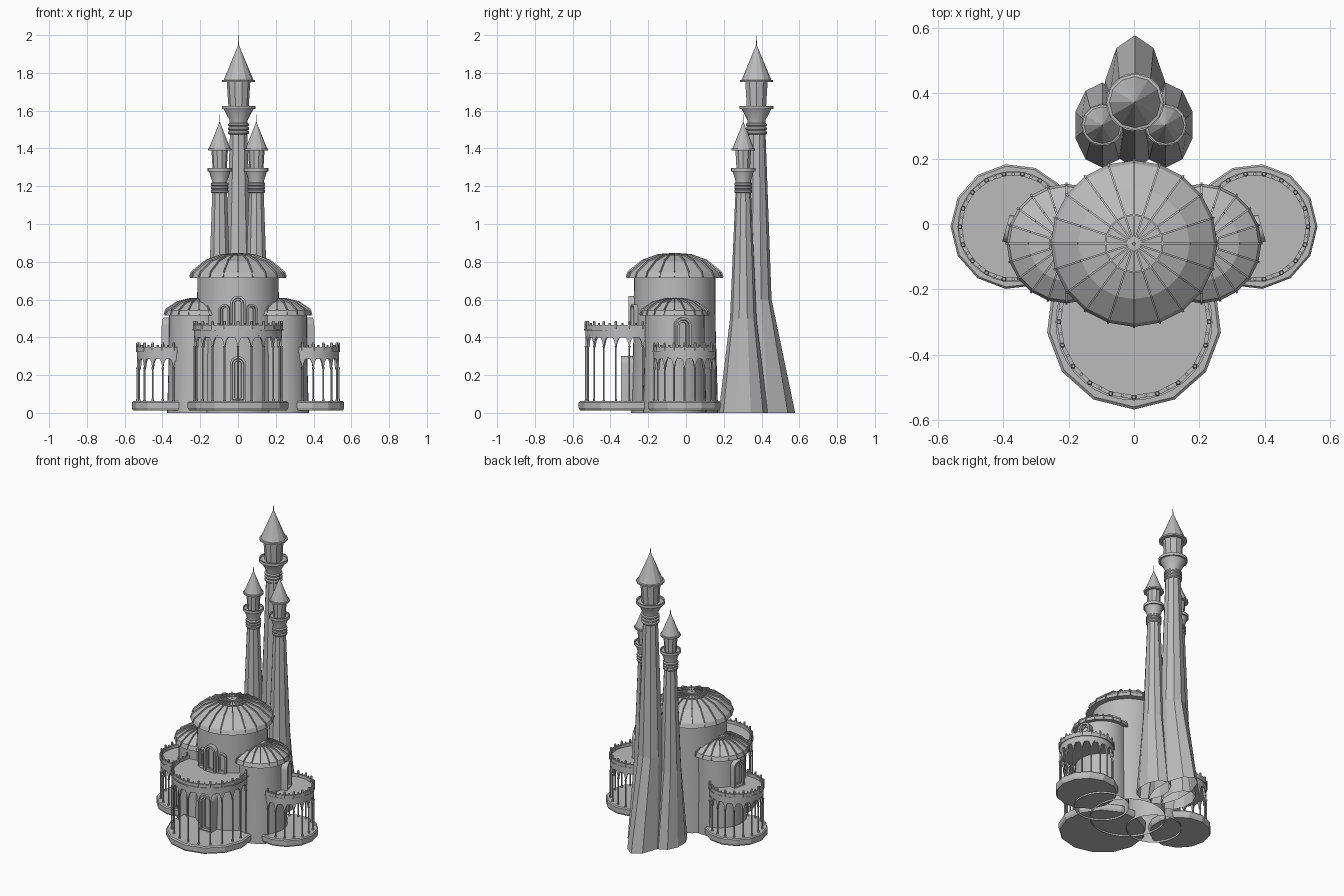
import bpy, bmesh
from math import sin, cos, pi, radians, hypot
from mathutils import Matrix, Vector

if "Cube" in bpy.data.objects:
    bpy.data.objects.remove(bpy.data.objects["Cube"])

stone = bpy.data.materials.new("grey_stone")
stone.use_nodes = True
GREY = (0.5, 0.5, 0.5, 1)
stone.diffuse_color = GREY
stone.node_tree.nodes["Principled BSDF"].inputs["Base Color"].default_value = GREY

MAIN = (0, -0.06, 0.215)
SIDE_X, SIDE_R = 0.207, 0.157


def finish(bm, name, smooth=None):
    bmesh.ops.recalc_face_normals(bm, faces=bm.faces)
    mesh = bpy.data.meshes.new(name)
    bm.to_mesh(mesh)
    bm.free()
    mesh.materials.append(stone)
    ob = bpy.data.objects.new(name, mesh)
    bpy.context.collection.objects.link(ob)
    if smooth:
        bpy.ops.object.select_all(action="DESELECT")
        ob.select_set(True)
        bpy.context.view_layer.objects.active = ob
        bpy.ops.object.shade_smooth_by_angle(angle=radians(smooth))
    return ob


def lathe(bm, profile, x, y, sides, turn=0.0, cap_low=False, cap_top=True):
    """Rings of (radius, z) or (x radius, z, y radius) joined bottom to top."""
    rings = []
    for p in profile:
        rx, z, ry = p if len(p) == 3 else (p[0], p[1], p[0])
        rings.append([bm.verts.new((x + rx * cos(a), y + ry * sin(a), z))
                      for a in (2 * pi * i / sides + turn for i in range(sides))])
    for low, high in zip(rings, rings[1:]):
        for i in range(sides):
            j = (i + 1) % sides
            bm.faces.new((low[i], low[j], high[j], high[i]))
    if cap_low:
        bm.faces.new(rings[0])
    if cap_top:
        bm.faces.new(rings[-1])


def bar(bm, a, b, w, h):
    """Thin box from point a to point b."""
    a, b = Vector(a), Vector(b)
    d = b - a
    rot = d.to_track_quat("X", "Z").to_matrix().to_4x4()
    m = Matrix.Translation((a + b) / 2) @ rot @ Matrix.Diagonal((d.length, w, h, 1))
    bmesh.ops.create_cube(bm, size=1, matrix=m)


def drum(name, x, y, r, top):
    bm = bmesh.new()
    lathe(bm, [(r * 1.07, 0), (r * 1.01, top * 0.6), (r, top)], x, y, 40)
    finish(bm, name, 30)


def dome(name, x, y, profile, ribs=20):
    """Faceted roof with a rib on every corner and a raised crown ring."""
    bm = bmesh.new()
    rim_r, rim_z = profile[0]
    lathe(bm, [(rim_r * 0.84, rim_z)] + profile, x, y, ribs)
    for i in range(ribs):
        a = 2 * pi * i / ribs
        pts = [(x + r * cos(a), y + r * sin(a), z + 0.005) for r, z in profile]
        for p, q in zip(pts, pts[1:]):
            bar(bm, p, q, 0.006, 0.008)
    r, z = profile[-2]
    for i in range(ribs):
        a, b = 2 * pi * i / ribs, 2 * pi * (i + 1) / ribs
        bar(bm, (x + r * cos(a), y + r * sin(a), z + 0.004),
            (x + r * cos(b), y + r * sin(b), z + 0.004), 0.005, 0.007)
    finish(bm, name)


def arch(name, x, y, z, facing, w, h, depth):
    """Round-headed frame with a recessed panel, front centre at x, y."""
    bm = bmesh.new()
    n = 12

    def loop(half, low, out):
        spring = h - w / 2
        pts = [(-half, low)] + [(-half * cos(pi * i / n), spring + half * sin(pi * i / n))
                                for i in range(n + 1)] + [(half, low)]
        return [bm.verts.new((u, -out, v)) for u, v in pts]

    loops = [loop(w / 2, 0, -depth), loop(w / 2, 0, 0), loop(w * 0.36, 0.008, 0),
             loop(w * 0.33, 0.01, -0.014), loop(w * 0.22, 0.02, -0.014),
             loop(w * 0.2, 0.02, -0.022)]
    for low, high in zip(loops, loops[1:]):
        for i in range(len(low)):
            j = (i + 1) % len(low)
            bm.faces.new((low[i], low[j], high[j], high[i]))
    bm.faces.new(loops[-1])
    ob = finish(bm, name, 35)
    ob.location = (x, y, z)
    ob.rotation_euler.z = facing


def inside_drums(x, y):
    return any(hypot(x - cx, y - cy) < r for cx, cy, r in
               (MAIN, (SIDE_X, -0.06, SIDE_R), (-SIDE_X, -0.06, SIDE_R)))


def balcony(name, x, y, r, base_r, deck, bays, turn):
    # floor slab
    bm = bmesh.new()
    lathe(bm, [(base_r * 0.97, 0.012), (base_r, 0.025), (base_r, 0.055), (base_r * 0.97, 0.062)],
          x, y, 13, turn, cap_low=True)
    finish(bm, name + "_floor")
    # deck slab
    bm = bmesh.new()
    lathe(bm, [(r * 0.97, deck - 0.045), (r * 0.97, deck - 0.008), (r, deck - 0.008), (r, deck)],
          x, y, 36, cap_low=True)
    finish(bm, name + "_deck", 30)
    # columns, rail and battlement posts
    bm = bmesh.new()
    for i in range(bays):
        a, b = 2 * pi * i / bays + turn, 2 * pi * (i + 1) / bays + turn
        p, q = (x + r * 0.96 * cos(a), y + r * 0.96 * sin(a)), (x + r * 0.96 * cos(b), y + r * 0.96 * sin(b))
        if not inside_drums(*p):
            lathe(bm, [(0.008, 0.06), (0.005, 0.075), (0.005, deck - 0.1), (0.008, deck - 0.09)], *p, 6)
            lathe(bm, [(0.008, deck), (0.008, deck + 0.035), (0.005, deck + 0.042)], *p, 6)
            m = ((p[0] + q[0]) / 2, (p[1] + q[1]) / 2)
            lathe(bm, [(0.006, deck), (0.006, deck + 0.03)], *m, 4)
        if not (inside_drums(*p) and inside_drums(*q)):
            bar(bm, (*p, deck + 0.01), (*q, deck + 0.01), 0.012, 0.02)
    finish(bm, name + "_columns")
    # scalloped arcade under the deck
    bm = bmesh.new()
    steps = 8
    total = bays * steps
    cols = []
    for i in range(total):
        a = 2 * pi * i / total + turn
        t = (i % steps) / steps
        px, py = x + r * 0.97 * cos(a), y + r * 0.97 * sin(a)
        low = deck - 0.1 + 0.065 * sin(pi * t) ** 0.6
        cols.append((bm.verts.new((px, py, low)), bm.verts.new((px, py, deck - 0.01))))
    for i in range(total):
        (a, b), (c, d) = cols[i], cols[(i + 1) % total]
        bm.faces.new((a, c, d, b))
    mod = finish(bm, name + "_arcade").modifiers.new("thickness", "SOLIDIFY")
    mod.thickness = 0.012


def tower(name, x, y, foot, bend, shaft, neck, s, z):
    """z lists collar, gallery, eaves, cone tip and needle tip heights."""
    collar, gallery, eaves, tip, needle = z
    bm = bmesh.new()
    lathe(bm, [foot, bend, (shaft, collar)], x, y, 10, pi / 10, cap_top=False)
    finish(bm, name + "_shaft")
    # collar rings and flared gallery
    bm = bmesh.new()
    step = (gallery - collar) / 6
    for k in range(3):
        h = collar + step * k * 0.9
        lathe(bm, [(shaft, h - 0.006), (shaft * 1.15, h), (shaft * 1.15, h + 0.008), (shaft, h + 0.014)],
              x, y, 20, cap_low=True)
    lathe(bm, [(shaft, collar), (shaft, collar + step * 3), (s * 0.88, gallery - 0.012), (s, gallery - 0.012),
               (s, gallery + 0.006), (s * 0.9, gallery + 0.006), (s * 0.9, gallery - 0.005)], x, y, 20)
    finish(bm, name + "_gallery", 30)
    # lantern room
    bm = bmesh.new()
    lathe(bm, [(neck, gallery - 0.01), (neck * 1.18, eaves)], x, y, 10)
    finish(bm, name + "_lantern")
    # pointed roof with needle
    bm = bmesh.new()
    lathe(bm, [(s * 0.98, eaves - 0.006), (s * 0.98, eaves + 0.004), (s * 0.88, eaves + 0.006),
               (0.005, tip), (0.002, tip + 0.01), (0.001, needle)], x, y, 12, cap_low=True)
    finish(bm, name + "_roof")


# central hall
drum("main_drum", *MAIN, 0.74)
dome("main_dome", 0, -0.06, [(0.255, 0.715), (0.245, 0.742), (0.17, 0.802), (0.088, 0.832), (0.004, 0.838)])
balcony("front_balcony", 0, -0.30, 0.24, 0.268, 0.445, 20, -pi / 2)
arch("front_door", 0, -0.345, 0.06, 0, 0.085, 0.24, 0.09)
arch("upper_window", 0, -0.305, 0.44, 0, 0.085, 0.18, 0.06)

# mirrored wings
for side, s in (("left", 1), ("right", -1)):
    drum(side + "_drum", s * SIDE_X, -0.06, SIDE_R, 0.535)
    dome(side + "_dome", s * SIDE_X, -0.06,
         [(0.183, 0.515), (0.175, 0.542), (0.115, 0.582), (0.052, 0.598), (0.004, 0.6)])
    balcony(side + "_balcony", s * 0.37, -0.008, 0.17, 0.192, 0.33, 18, pi / 2 - s * pi / 2)
    arch(side + "_door", s * 0.392, -0.012, 0.33, s * radians(106), 0.085, 0.175, 0.06)
    arch(side + "_upper_window", s * 0.075, -0.285, 0.44, s * radians(18), 0.06, 0.135, 0.05)
    tower(side + "_tower", s * 0.097, 0.303, (0.087, 0, 0.13), (0.066, 0.5, 0.07), 0.041, 0.037, 0.064,
          (1.17, 1.29, 1.395, 1.53, 1.58))

# tall rear tower
tower("rear_tower", 0.003, 0.373, (0.097, 0, 0.205), (0.08, 0.6, 0.08), 0.048, 0.053, 0.089,
      (1.48, 1.62, 1.757, 1.94, 2.0))
